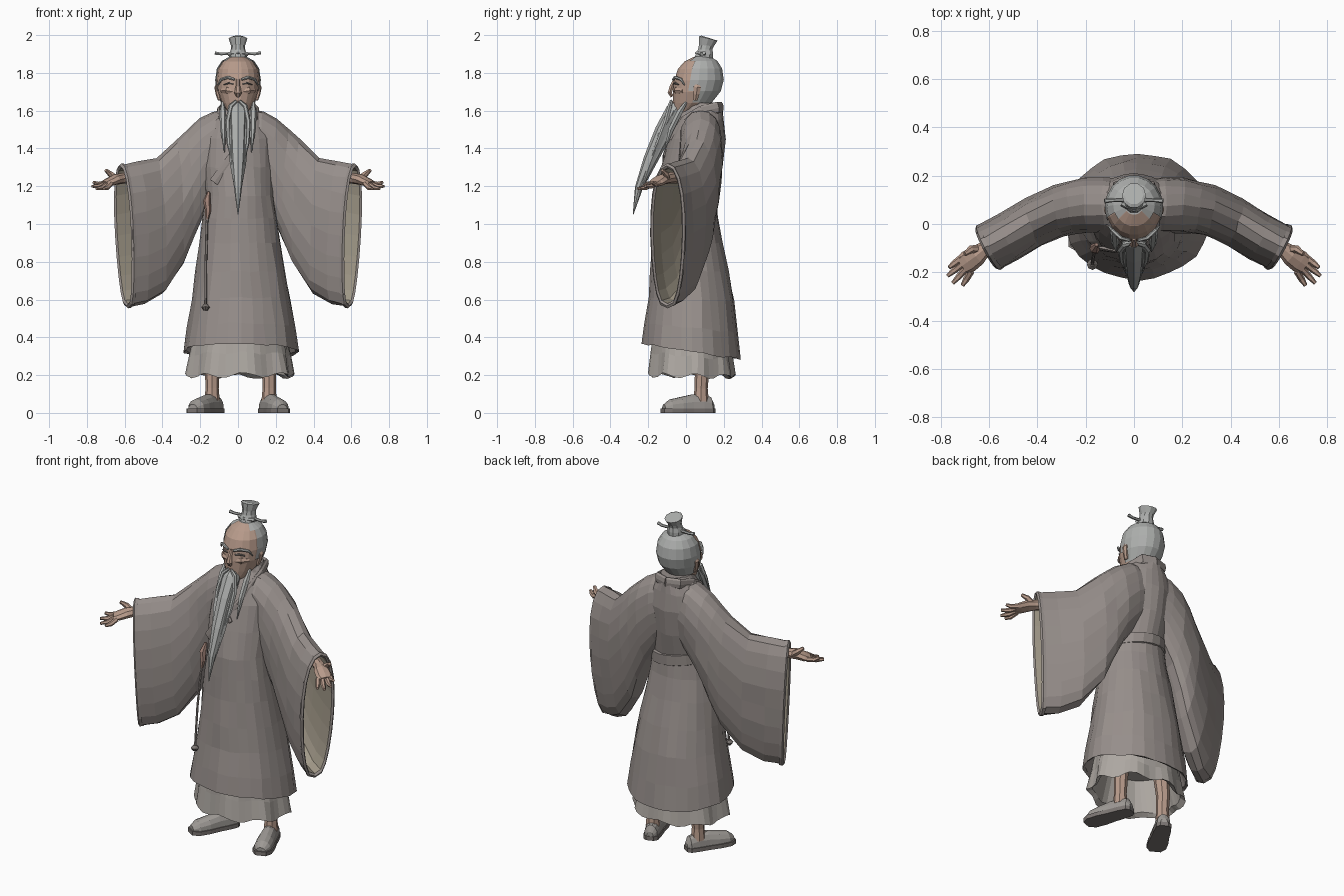
import bpy, bmesh, random
from math import sin, cos, pi, radians
from mathutils import Vector as V

random.seed(4)


def mat(name, r, g, b):
    m = bpy.data.materials.new(name)
    m.diffuse_color = (r, g, b, 1)
    return m


ROBE = mat("robe_cloth", .31, .275, .26)
LINING = mat("lining_cloth", .36, .32, .25)
UNDER = mat("under_cloth", .42, .39, .36)
SKIN = mat("skin", .48, .33, .26)
HAIR = mat("grey_hair", .42, .43, .42)
SHOE = mat("shoe_cloth", .34, .32, .30)
DARK = mat("dark_trim", .2, .18, .17)
RED = mat("red_cord", .36, .23, .19)


def loft(name, rings, m, jitter=0.0, keep=None, caps="both"):
    """Skin a list of equal-length point rings; caps: both, end or none."""
    bm = bmesh.new()
    rows = [[bm.verts.new(V(p) + V([random.uniform(-jitter, jitter) for _ in range(3)]))
             for p in r] for r in rings]
    n = len(rows[0])
    for a, b in zip(rows, rows[1:]):
        for i in range(n):
            j = (i + 1) % n
            bm.faces.new((a[i], a[j], b[j], b[i]))
    if caps == "both":
        bm.faces.new(rows[0])
    if caps != "none":
        bm.faces.new(rows[-1])
    bmesh.ops.recalc_face_normals(bm, faces=bm.faces)
    if keep:
        drop = [f for f in bm.faces if not keep(f.calc_center_median())]
        bmesh.ops.delete(bm, geom=drop, context='FACES')
    me = bpy.data.meshes.new(name)
    bm.to_mesh(me)
    bm.free()
    me.materials.append(m)
    ob = bpy.data.objects.new(name, me)
    bpy.context.collection.objects.link(ob)
    return ob


def ring(z, cx, cy, rx, ry, n=20, tilt=0, wave=0, k=7):
    """Horizontal ellipse; tilt raises the front, wave makes folds."""
    out = []
    for i in range(n):
        t = 2 * pi * i / n
        w = 1 + wave * sin(k * t)
        out.append((cx + rx * w * cos(t), cy + ry * w * sin(t), z - tilt * sin(t) + wave * .25 * sin(k * t + 1)))
    return out


def tube(name, pts, radii, m, n=8, ref=(0, 0, 1)):
    """Elliptical tube; each radius is (sideways, along ref)."""
    pts = [V(p) for p in pts]
    rings = []
    for i, p in enumerate(pts):
        t = (pts[min(i + 1, len(pts) - 1)] - pts[max(i - 1, 0)]).normalized()
        s = t.cross(V(ref)).normalized()
        u = s.cross(t)
        r = radii[i]
        a, b = r if isinstance(r, tuple) else (r, r)
        rings.append([p + s * a * cos(2 * pi * j / n) + u * b * sin(2 * pi * j / n) for j in range(n)])
    return loft(name, rings, m)


# Long robe, closed underneath by an inner shell
robe = [(.325, .015, .03, .305, .26, .042), (.45, .015, .03, .288, .247, .025),
        (.60, .015, .03, .262, .228, .01), (.75, .012, .02, .238, .207, 0),
        (.90, .01, .01, .215, .185, 0), (1.03, .01, 0, .195, .17, 0), (1.15, .01, 0, .18, .16, 0),
        (1.30, 0, .03, .185, .16, 0), (1.45, 0, .06, .185, .15, 0), (1.55, 0, .075, .15, .125, 0),
        (1.61, 0, .09, .10, .10, 0), (1.64, 0, .095, .08, .085, 0)]
rings = [ring(.50, .015, .03, .23, .19, 28), ring(.335, .015, .03, .292, .247, 28, .042)]
rings += [ring(z, cx, cy, rx, ry, 28, t, .012 if z < .8 else 0) for z, cx, cy, rx, ry, t in robe]
loft("robe", rings, ROBE, .004)

# Pleated under-skirt
loft("under_skirt", [ring(.40, .01, .03, .2, .17, 44), ring(.215, .01, .03, .255, .2, 44, .005, .04, 8),
                     ring(.195, .01, .03, .282, .225, 44, .005, .05, 8),
                     ring(.30, .01, .03, .264, .214, 44, .02, .03, 8),
                     ring(.42, .01, .03, .245, .205, 44)], UNDER, .003)

# Slanted waist wrap, seen at the back
wrap = [(1.10, .178, .160), (1.105, .186, .169), (1.165, .186, .171), (1.17, .177, .157)]
loft("waist_wrap", [[(x, y, z - .15 * x) for x, y, z in ring(h, .01, .002, a, b)] for h, a, b in wrap], ROBE,
     keep=lambda c: c.y > .02, caps="none")

# Crossing collar bands
collar = [(0, .187, 1.615), (.075, .165, 1.615), (.1, .085, 1.595), (.095, 0, 1.545),
          (.06, -.076, 1.45), (-.03, -.114, 1.35), (-.125, -.102, 1.22)]
tube("collar_over", collar, [(.013, .032)] * 4 + [(.011, .028)] * 3, ROBE)
tube("collar_under", [(-x, y, z) for x, y, z in collar[:6]], [(.012, .03)] * 5 + [(.008, .02)], ROBE)

# Wide sleeves: front x/y, back x/y, top, bottom
sleeve = [(.03, -.04, .04, .195, 1.61, 1.26), (.11, -.05, .12, .205, 1.595, 1.18),
          (.18, -.05, .20, .205, 1.555, 1.06), (.24, -.05, .27, .19, 1.50, .92), (.29, -.06, .33, .17, 1.445, .79),
          (.38, -.10, .45, .115, 1.35, .635), (.47, -.155, .56, .05, 1.33, .575),
          (.55, -.195, .65, .0, 1.315, .56)]


def sleeve_ring(sec, s, k=1.0, push=0.0, n=20):
    fx, fy, bx, by, top, bot = sec
    out = []
    for i in range(n):
        t = 2 * pi * i / n
        c, h = cos(t), sin(t)
        w = k * (abs(c) ** (.9 if h > 0 else .65)) * (1 if c > 0 else -1) * (.9 + .1 * h)
        hz = (top - bot) / 2 * (1 - (1 - k) * .35)
        x = (fx + bx) / 2 + (bx - fx) / 2 * w + .018 * h + push
        y = (fy + by) / 2 + (by - fy) / 2 * w - push * .5
        out.append((s * x, y, (top + bot) / 2 + hz * h))
    return out


for s, side in ((1, "left"), (-1, "right")):
    cuff = sleeve[-1]
    loft(side + "_sleeve", [sleeve_ring(q, s) for q in sleeve], ROBE, .004, caps="none")
    # Cuff rim and hollow lining
    loft(side + "_cuff_rim", [sleeve_ring(cuff, s, 1.03, -.015), sleeve_ring(cuff, s, 1.05, 0),
                              sleeve_ring(cuff, s, .95, .008), sleeve_ring(cuff, s, .86, 0)],
         ROBE, caps="none")
    loft(side + "_sleeve_lining", [sleeve_ring(cuff, s, .87), sleeve_ring(sleeve[-2], s, .88),
                                   sleeve_ring(sleeve[-3], s, .85), sleeve_ring(sleeve[-4], s, .7)],
         LINING, caps="end")

    def P(*pts):
        return [(s * x, y, z) for x, y, z in pts]

    # Forearm, open palm, fingers and thumb
    tube(side + "_hand", P((.36, .04, 1.25), (.58, -.08, 1.245), (.62, -.105, 1.24), (.65, -.13, 1.235),
                           (.685, -.155, 1.22), (.71, -.173, 1.213)),
         [.04, (.032, .03), (.032, .028), (.043, .028), (.047, .023), (.04, .014)], SKIN)
    tips = [(.765, -.18, 1.222), (.772, -.215, 1.2), (.75, -.245, 1.187), (.71, -.255, 1.187)]
    for i, tip in enumerate(tips):
        base = V((.712 - i * .013, -.138 - i * .019, 1.215))
        mid = base.lerp(V(tip), .55) + V((0, 0, -.008))
        tube(f"{side}_finger_{i + 1}", P(base, mid, tip), [.014, .0135, .008], SKIN, 6)
    tube(side + "_thumb", P((.645, -.105, 1.24), (.675, -.105, 1.264), (.70, -.125, 1.285)),
         [.02, .016, .009], SKIN, 6)

    # Leg and shoe, toes turned outward
    ax, turn = (.165, radians(20)) if s > 0 else (.137, radians(30))
    tube(side + "_leg", P((ax - .02, .08, .45), (ax, .085, .22), (ax, .08, .13), (ax, .08, .06)),
         [.05, .038, .035, .041], SKIN, 8, (0, 1, 0))

    def foot(u, v, z):
        return (s * (ax + u * sin(turn) + v * cos(turn)), .075 - u * cos(turn) + v * sin(turn), z)

    stations = [(-.075, .02, .05), (-.058, .038, .085), (-.01, .043, .10), (.05, .045, .098),
                (.11, .051, .085), (.17, .049, .072), (.205, .028, .045)]
    loft(side + "_shoe", [[foot(u, w * cos(a), .015 + (h - .015) * max(0, sin(a)) ** .8)
                           for a in [pi * i / 7 for i in range(8)]] for u, w, h in stations], SHOE)
    edge = [(u, w * 1.1) for u, w, h in stations] + [(u, -w * 1.1) for u, w, h in stations[::-1]]
    loft(side + "_shoe_sole", [[foot(u * 1.04, v, z) for u, v in edge] for z in (0, .024)], DARK)

    # Brow, eye, cheek, ear
    tube(side + "_eyebrow", P((.018, -.068, 1.765), (.055, -.058, 1.777), (.09, -.026, 1.765), (.106, -.008, 1.735)),
         [.007, .009, .008, .003], HAIR, 6)
    tube(side + "_eye", P((.025, -.066, 1.742), (.05, -.058, 1.746), (.075, -.04, 1.738)),
         [.003, .006, .003], DARK, 6)
    tube(side + "_cheek", P((.025, -.055, 1.70), (.055, -.047, 1.707), (.085, -.015, 1.705)),
         [.012, .02, .012], SKIN, 6)
    tube(side + "_ear", P((.098, .05, 1.655), (.107, .055, 1.69), (.113, .06, 1.725), (.11, .06, 1.745)),
         [(.008, .012), (.012, .018), (.012, .022), (.005, .01)], SKIN, 6, (0, 1, 0))

    # Moustache, side whiskers, beard locks
    tube(side + "_moustache", P((.008, -.078, 1.652), (.038, -.085, 1.625), (.055, -.108, 1.54),
                                (.05, -.15, 1.43), (.03, -.20, 1.32)),
         [.008, .013, .013, .011, .002], HAIR, 6, (0, 1, 0))
    tube(side + "_whisker", P((.082, .0, 1.645), (.081, -.035, 1.59), (.078, -.08, 1.5), (.072, -.115, 1.38)),
         [.008, .018, .016, .002], HAIR, 6, (0, 1, 0))
    tube(side + "_beard_lock", P((.03, -.065, 1.60), (.033, -.13, 1.47), (.025, -.19, 1.32), (.012, -.245, 1.16)),
         [.02, .023, .018, .002], HAIR, 6, (0, 1, 0))

# Neck and head
tube("neck", [(0, .07, 1.54), (0, .065, 1.68)], [.06, .065], SKIN, 10, (0, 1, 0))
head = [(1.59, -.01, .05, .06), (1.64, .03, .085, .10), (1.70, .053, .108, .125), (1.76, .065, .115, .129),
        (1.82, .07, .106, .115), (1.86, .075, .08, .085), (1.885, .08, .035, .04)]
loft("head", [ring(z, 0, y, a, b, 18) for z, y, a, b in head], SKIN)
loft("hair", [ring(z + .003, 0, y + .003, a + .006, b + .005, 18) for z, y, a, b in head], HAIR,
     keep=lambda c: c.y > .03 and c.z > 1.61)
tube("nose", [(0, -.06, 1.765), (0, -.075, 1.73), (0, -.086, 1.695), (0, -.073, 1.675)],
     [.009, .012, (.02, .013), .01], SKIN, 6, (0, 1, 0))
tube("mouth", [(-.025, -.062, 1.643), (0, -.07, 1.645), (.025, -.062, 1.643)], [.004, .008, .004], SKIN, 6)

# Long beard
tube("beard", [(0, -.04, 1.63), (0, -.06, 1.60), (0, -.118, 1.49), (0, -.188, 1.34), (0, -.25, 1.19), (0, -.28, 1.05)],
     [(.035, .035), (.05, .047), (.046, .048), (.038, .038), (.021, .021), .002], HAIR, 8, (0, 1, 0))

# Topknot with hairpin
loft("topknot", [ring(z, 0, y, a, b, 10, tilt) for z, y, a, b, tilt in
                 [(1.865, .09, .05, .055, 0), (1.90, .098, .045, .048, 0), (1.925, .102, .038, .04, 0),
                  (1.945, .108, .037, .041, .004), (1.982, .118, .05, .052, .012), (1.986, .118, .038, .038, .012)]], HAIR)
tube("hairpin", [(-.122, .095, 1.905), (-.09, .098, 1.90), (0, .10, 1.905), (.09, .098, 1.90), (.12, .095, 1.907)],
     [.01, .008, .009, .008, .01], HAIR, 6)
tube("topknot_tie", [(-.05, .085, 1.90), (0, .058, 1.905), (.05, .085, 1.90)], [.012, .01, .012], HAIR, 6)

# Hanging waist cord with ornament
tube("waist_cord", [(-.155, -.085, 1.14), (-.165, -.12, 1.0), (-.17, -.145, .8), (-.172, -.165, .56)],
     [.007] * 4, ROBE, 6, (0, 1, 0))
tube("cord_knot", [(-.155, -.085, 1.17), (-.165, -.10, 1.12), (-.158, -.108, 1.07), (-.165, -.112, 1.02)],
     [.008, .02, .016, .008], RED, 6, (0, 1, 0))
tube("cord_bead", [(-.172, -.165, .575), (-.172, -.167, .56), (-.172, -.168, .543)],
     [.01, .023, .012], DARK, 8, (0, 1, 0))
